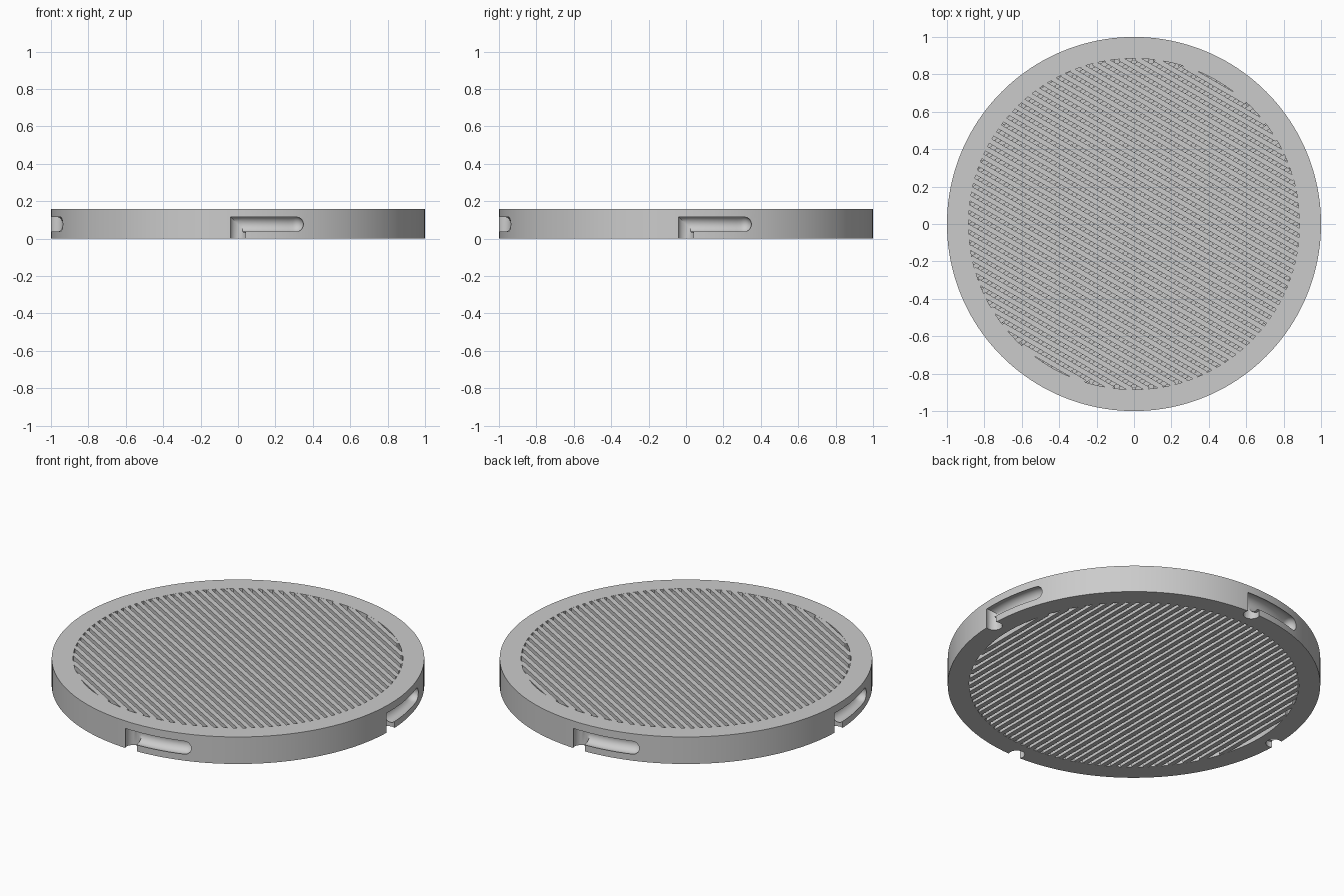
import bpy, bmesh, math
from mathutils import Vector, Matrix

R_OUT, R_IN, HEIGHT = 1.0, 0.885, 0.16
PITCH, BAR, LAYERS = 0.0455, 0.027, 6

if "Cube" in bpy.data.objects:
    bpy.data.objects.remove(bpy.data.objects["Cube"], do_unlink=True)

grey = bpy.data.materials.new("plain grey")
grey.use_nodes = True
colour = (0.6, 0.6, 0.6, 1)
grey.diffuse_color = colour
grey.node_tree.nodes["Principled BSDF"].inputs["Base Color"].default_value = colour


def make_object(name, bm):
    bmesh.ops.recalc_face_normals(bm, faces=bm.faces[:])
    mesh = bpy.data.meshes.new(name)
    bm.to_mesh(mesh)
    bm.free()
    mesh.materials.append(grey)
    obj = bpy.data.objects.new(name, mesh)
    bpy.context.collection.objects.link(obj)
    return obj


def bridge(bm, a, b):
    for i in range(len(a)):
        j = (i + 1) % len(a)
        bm.faces.new((a[i], a[j], b[j], b[i]))


# Outer ring: rectangular section turned around z
bm = bmesh.new()
section = [(R_IN, 0), (R_OUT, 0), (R_OUT, HEIGHT), (R_IN, HEIGHT)]
sides = 160
loops = []
for i in range(sides):
    a = math.tau * i / sides
    loops.append([bm.verts.new((r * math.cos(a), r * math.sin(a), z)) for r, z in section])
for i in range(sides):
    bridge(bm, loops[i], loops[(i + 1) % sides])
ring = make_object("outer_ring", bm)


# Bayonet channel: round tube going up from the base, then along the rim
def add_channel(bm, turn):
    radius, track, level, n = 0.044, 0.98, 0.077, 20
    path = [Vector((0, -track, -0.06))]
    for i in range(13):
        a = math.radians(18.2) * i / 12
        path.append(Vector((track * math.sin(a), -track * math.cos(a), level)))
    angles = [math.tau * k / n for k in range(n)]
    points = [path[0] + Vector((math.cos(a), math.sin(a), 0)) * radius for a in angles]
    rings = [points]
    for i in range(1, len(path)):
        d = (path[i] - path[i - 1]).normalized()
        ahead = (path[i + 1] - path[i]).normalized() if i + 1 < len(path) else d
        normal = d + ahead
        points = [p + d * ((path[i] - p).dot(normal) / d.dot(normal)) for p in points]
        rings.append(points)
    # Domed end
    end = path[-1]
    for k in range(1, 6):
        a = math.radians(16 * k)
        rings.append([end + (p - end) * math.cos(a) + d * radius * math.sin(a) for p in points])
    verts = [[bm.verts.new(turn @ p) for p in r] for r in rings]
    for a, b in zip(verts, verts[1:]):
        bridge(bm, a, b)
    bm.faces.new(verts[0])
    bm.faces.new(verts[-1])


bm = bmesh.new()
for q in range(4):
    add_channel(bm, Matrix.Rotation(q * math.pi / 2, 3, "Z"))
bmesh.ops.triangulate(bm, faces=bm.faces[:])
cutter = make_object("channel_cutter", bm)
cutter.hide_render = True

cut = ring.modifiers.new("channels", "BOOLEAN")
cut.operation = "DIFFERENCE"
cut.solver = "EXACT"
cut.object = cutter
bpy.ops.object.select_all(action="DESELECT")
ring.select_set(True)
bpy.context.view_layer.objects.active = ring
bpy.ops.object.modifier_apply(modifier=cut.name)
bpy.data.objects.remove(cutter, do_unlink=True)
bpy.ops.object.shade_smooth_by_angle(angle=math.radians(30))

# Grille: stacked layers of parallel bars, each turned a third of a half circle
thick = HEIGHT / LAYERS
for layer in range(LAYERS):
    bm = bmesh.new()
    turn = Matrix.Rotation(math.radians(-30 + 60 * layer), 4, "Z")
    shift = 0.5 if layer >= 3 else 0.0
    z = HEIGHT - thick * (layer + 0.5)
    count = int(R_IN / PITCH) + 1
    for k in range(-count, count + 1):
        y = (k + shift) * PITCH
        if abs(y) + BAR / 2 >= R_IN:
            continue
        length = 2 * math.sqrt(R_IN ** 2 - y ** 2) + 0.01
        place = turn @ Matrix.Translation((0, y, z)) @ Matrix.Diagonal((length, BAR, thick - 0.0006, 1))
        bmesh.ops.create_cube(bm, size=1, matrix=place)
    make_object("grille_layer_%d" % (layer + 1), bm)
